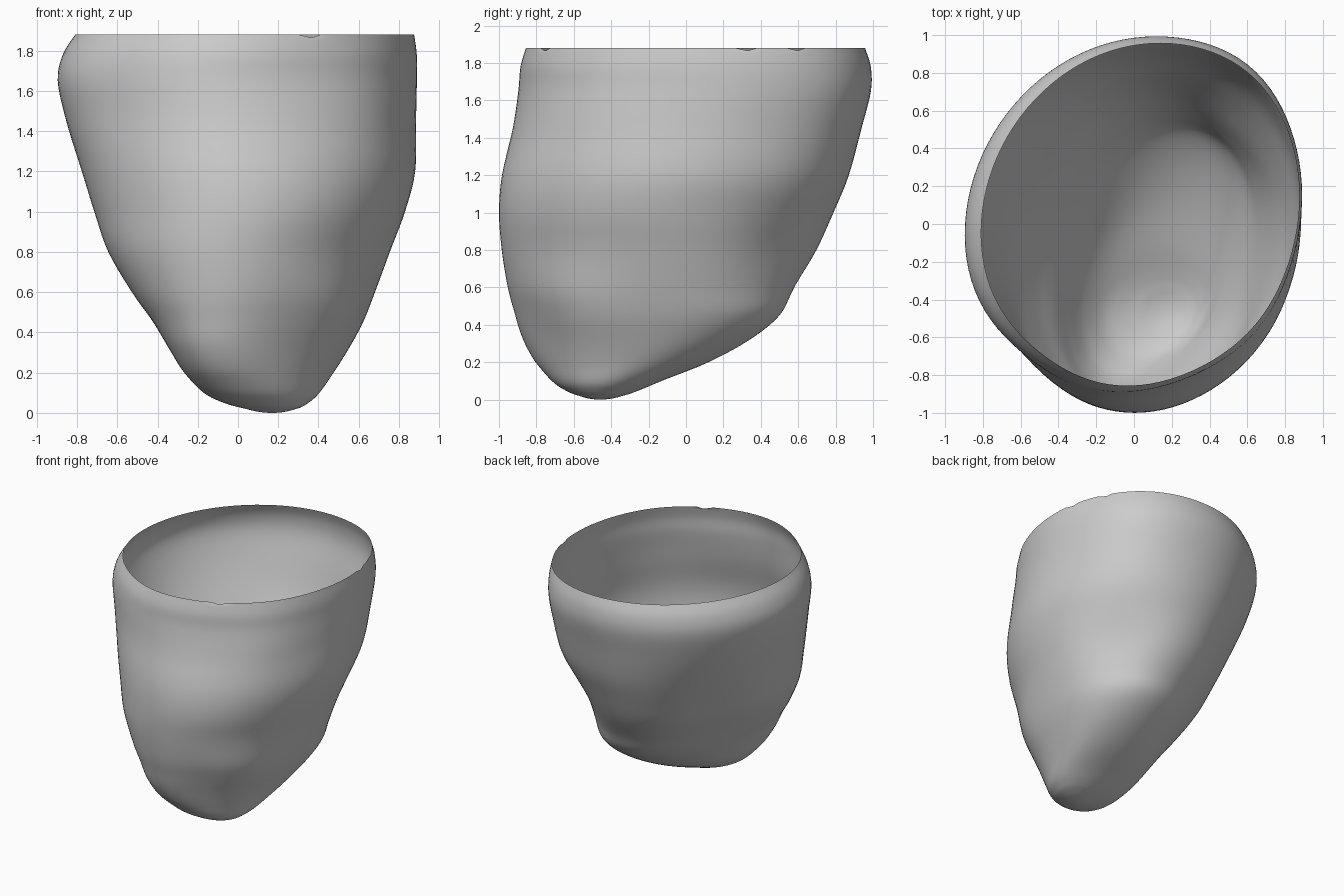
import bpy, bmesh, math

cube = bpy.data.objects.get("Cube")
if cube:
    bpy.data.objects.remove(cube, do_unlink=True)

# Outline of the cup: height, x range, y range, skew of the oval section
LEVELS = [
    (0.00, 0.17, 0.17, -0.46, -0.46, 0.1),
    (0.02, 0.04, 0.29, -0.57, -0.34, 0.1),
    (0.05, -0.07, 0.35, -0.645, -0.25, 0.15),
    (0.10, -0.17, 0.405, -0.715, -0.13, 0.2),
    (0.20, -0.265, 0.475, -0.79, 0.12, 0.26),
    (0.32, -0.34, 0.55, -0.85, 0.34, 0.28),
    (0.45, -0.42, 0.62, -0.90, 0.50, 0.25),
    (0.60, -0.53, 0.68, -0.95, 0.58, 0.19),
    (0.80, -0.65, 0.755, -0.985, 0.70, 0.12),
    (1.00, -0.72, 0.83, -1.0, 0.79, 0.07),
    (1.20, -0.78, 0.88, -0.985, 0.87, 0.07),
    (1.45, -0.855, 0.884, -0.93, 0.935, 0.09),
    (1.65, -0.897, 0.888, -0.902, 0.985, 0.11),
    (1.78, -0.872, 0.888, -0.89, 0.985, 0.11),
    (1.88, -0.81, 0.875, -0.86, 0.955, 0.11),
]
# Soft swellings and hollows: angle in degrees, height, angular spread, height spread, depth
BUMPS = [
    (48, 1.50, 24, 0.45, 0.035),
    (45, 0.80, 22, 0.20, -0.035),
    (-45, 0.48, 24, 0.25, 0.05),
    (-45, 1.60, 22, 0.35, 0.035),
    (-132, 0.32, 30, 0.22, 0.04),
    (-130, 1.65, 25, 0.40, -0.04),
    (138, 0.90, 28, 0.40, -0.06),
]
SEGMENTS, STEPS = 96, 5


def spline(a, b, c, d, t):
    """Smooth curve value between b and c."""
    return b + 0.5 * t * (c - a + t * (2 * a - 5 * b + 4 * c - d + t * (3 * (b - c) + d - a)))


def sections():
    """Outline rows interpolated smoothly from bottom to rim."""
    last = len(LEVELS) - 1
    for i in range(last):
        four = [LEVELS[min(max(i + k, 0), last)] for k in (-1, 0, 1, 2)]
        for s in range(STEPS):
            t = s / STEPS
            if i == 0:
                # Rounded tip: widths grow with the square root of height
                lo, hi = LEVELS[0], LEVELS[1]
                yield [lo[0] + (hi[0] - lo[0]) * t * t] + [
                    p + (q - p) * t for p, q in zip(lo[1:], hi[1:])]
            else:
                yield [spline(*v, t) for v in zip(*four)]
    yield LEVELS[-1]


def swelling(angle, z):
    total = 0
    for deg, height, spread, tall, depth in BUMPS:
        da = (math.degrees(angle) - deg + 180) % 360 - 180
        total += depth * math.exp(-(da / spread) ** 2 - ((z - height) / tall) ** 2)
    # The tip stays free of swellings
    return total * min(1, z / 0.2)


# Cup wall, an open sheet lofted through the sections
bm = bmesh.new()
rings = []
for z, x0, x1, y0, y1, skew in list(sections())[1:]:
    ring = []
    for k in range(SEGMENTS):
        a = math.tau * k / SEGMENTS
        grow = swelling(a, z)
        x = (x0 + x1) / 2 + (x1 - x0) / 2 * math.cos(a) + grow * math.cos(a)
        y = (y0 + y1) / 2 + (y1 - y0) / 2 * math.sin(a + skew) + grow * math.sin(a)
        ring.append(bm.verts.new((x, y, z)))
    rings.append(ring)
for low, high in zip(rings, rings[1:]):
    for k in range(SEGMENTS):
        n = (k + 1) % SEGMENTS
        bm.faces.new((low[k], low[n], high[n], high[k]))

# Rounded tip
tip = bm.verts.new((LEVELS[0][1], LEVELS[0][3], 0))
for k in range(SEGMENTS):
    bm.faces.new((tip, rings[0][(k + 1) % SEGMENTS], rings[0][k]))

# Small nicks in the rim
for deg in (11, 29, -66):
    rings[-1][round(deg / 360 * SEGMENTS) % SEGMENTS].co.z -= 0.018

mesh = bpy.data.meshes.new("cup_wall")
bm.to_mesh(mesh)
bm.free()
for poly in mesh.polygons:
    poly.use_smooth = True
cup = bpy.data.objects.new("cup_wall", mesh)
bpy.context.collection.objects.link(cup)

# Plain grey
grey = bpy.data.materials.new("light_grey")
grey.use_nodes = True
color = (0.6, 0.6, 0.6, 1)
grey.diffuse_color = color
grey.node_tree.nodes["Principled BSDF"].inputs["Base Color"].default_value = color
mesh.materials.append(grey)
